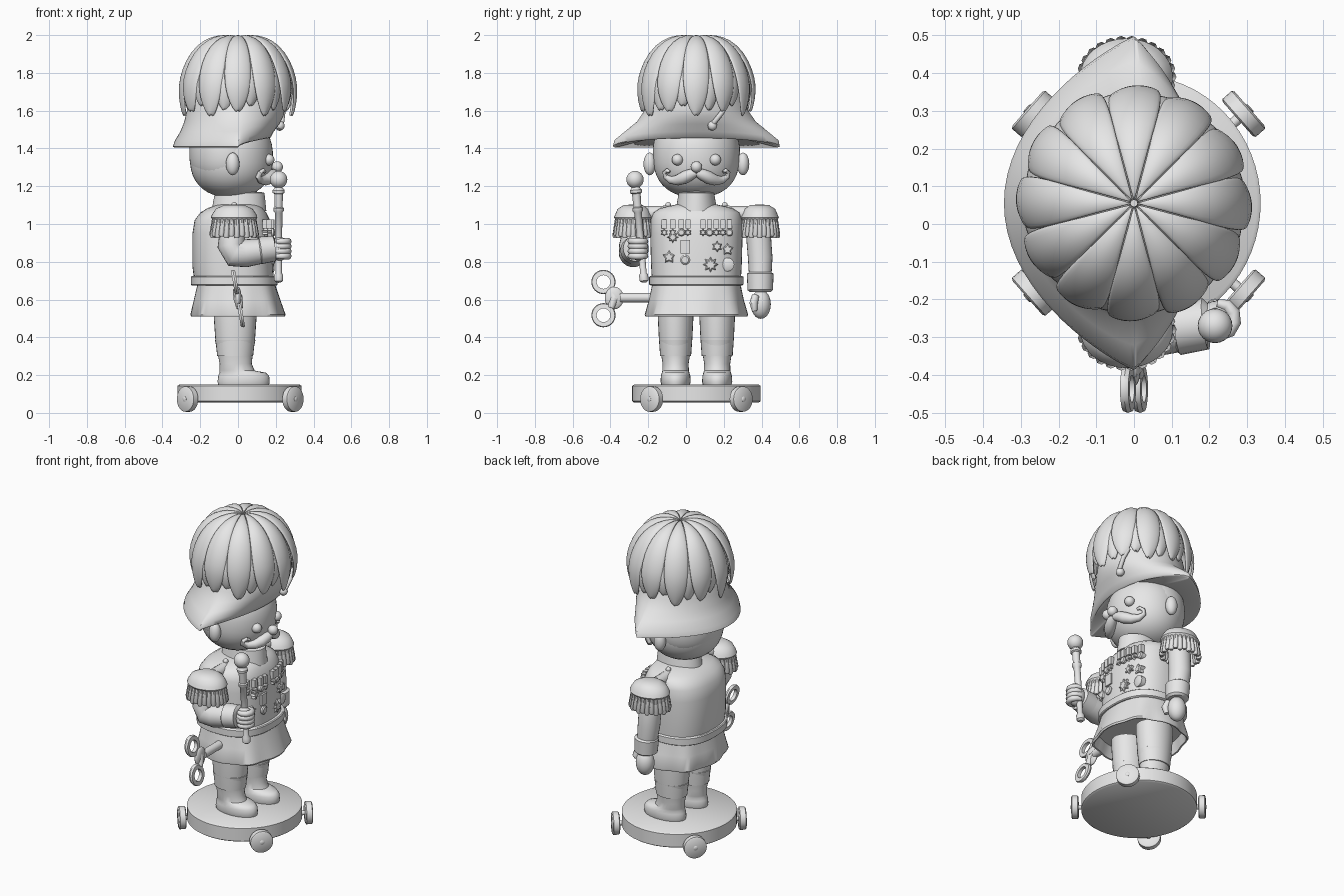
import bpy, bmesh, math
from mathutils import Vector

if "Cube" in bpy.data.objects:
    bpy.data.objects.remove(bpy.data.objects["Cube"])

CY = 0.055  # the figure's centre line in y; it faces +x
grey = bpy.data.materials.new("plain_grey")
grey.diffuse_color = (0.8, 0.8, 0.8, 1)
grey.use_nodes = True
grey.node_tree.nodes["Principled BSDF"].inputs["Base Color"].default_value = grey.diffuse_color


def finish(name, bm, angle=40):
    bmesh.ops.recalc_face_normals(bm, faces=bm.faces)
    me = bpy.data.meshes.new(name)
    bm.to_mesh(me)
    bm.free()
    me.shade_smooth()
    me.set_sharp_from_angle(angle=math.radians(angle))
    me.materials.append(grey)
    ob = bpy.data.objects.new(name, me)
    bpy.context.collection.objects.link(ob)
    return ob


def loft(name, rings, angle=40, caps=True):
    bm = bmesh.new()
    vs = [[bm.verts.new(p) for p in r] for r in rings]
    n = len(vs[0])
    for a, b in zip(vs, vs[1:]):
        for i in range(n):
            bm.faces.new((a[i], a[(i + 1) % n], b[(i + 1) % n], b[i]))
    if caps:
        bm.faces.new(vs[0])
        bm.faces.new(vs[-1])
    return finish(name, bm, angle)


def oval(name, rows, cy=CY, p=2.0, n=48, wave=None, angle=40):
    """Stack of rounded sections; rows are (z, centre x, radius x, radius y)."""
    rings = []
    for k, (z, cx, rx, ry) in enumerate(rows):
        ring = []
        for i in range(n):
            t = 2 * math.pi * i / n
            c, s = math.cos(t), math.sin(t)
            f = 1 + (wave[k] * math.cos(8 * t) if wave else 0)
            ring.append((cx + rx * f * math.copysign(abs(c) ** (2 / p), c),
                         cy + ry * f * math.copysign(abs(s) ** (2 / p), s), z))
        rings.append(ring)
    return loft(name, rings, angle)


def tube(name, path, radii, ref=(1, 0, 0), n=16):
    """Round sweep along a path, one radius per point."""
    pts = [Vector(p) for p in path]
    rings = []
    for i, p in enumerate(pts):
        t = (pts[min(i + 1, len(pts) - 1)] - pts[max(i - 1, 0)]).normalized()
        u = t.cross(Vector(ref)).normalized()
        v = t.cross(u)
        rings.append([p + radii[i] * (u * math.cos(a) + v * math.sin(a))
                      for a in (2 * math.pi * j / n for j in range(n))])
    return loft(name, rings)


def ball(name, c, r, seg=24):
    bm = bmesh.new()
    bmesh.ops.create_uvsphere(bm, u_segments=seg, v_segments=seg // 2, radius=1)
    r = (r, r, r) if isinstance(r, float) else r
    for v in bm.verts:
        v.co = Vector(c) + Vector([a * b for a, b in zip(v.co, r)])
    return finish(name, bm)


def box(name, c, d):
    bm = bmesh.new()
    bmesh.ops.create_cube(bm, size=1)
    for v in bm.verts:
        v.co = Vector(c) + Vector([a * b for a, b in zip(v.co, d)])
    return finish(name, bm)


def key_loop(name, c, r_in, r_out, h, tilt):
    """Flat washer standing in the y-z plane, leaning in x."""
    rows = []
    for i in range(33):
        a = 2 * math.pi * i / 32
        rows.append([(c[0] + x + tilt * q * math.sin(a), c[1] + q * math.cos(a), c[2] + q * math.sin(a))
                     for q, x in ((r_in, -h), (r_out - .004, -h), (r_out, 0), (r_out - .004, h), (r_in, h))])
    return loft(name, rows, 40, False)


# Wheeled base
oval("base_disc", [(.055, .008, .318, .33), (.062, .008, .328, .34), (.143, .008, .328, .34), (.15, .008, .318, .33)], n=64)
for sx in (-1, 1):
    for sy in (-1, 1):
        c = Vector((.012 + .279 * sx, CY + .237 * sy, .073))
        d = Vector((.75 * sx, .66 * sy, 0))
        tube("wheel", [c - d * .021, c - d * .016, c + d * .016, c + d * .021], [.06, .067, .067, .06], (0, 0, 1), 28)
        tube("wheel_hub", [c - d * .06, c + d * .022, c + d * .025], [.014, .014, .01], (0, 0, 1))

# Legs and boots
for s in (-1, 1):
    y = CY + .11 * s
    oval("leg", [(.3, -.015, .095, .082), (.4, -.015, .106, .089), (.5, -.015, .113, .094), (.56, -.015, .115, .094)], y, n=28)
    oval("boot", [(.15, .03, .135, .076), (.165, .03, .138, .08), (.195, .03, .135, .078), (.213, .025, .122, .073),
                  (.224, -.005, .093, .07), (.26, -.012, .085, .069), (.32, -.015, .094, .078), (.385, -.015, .107, .088),
                  (.39, -.015, .1, .08)], y, n=28)

# Coat: pleated open skirt, belt, torso, collar
oval("coat_skirt", [(.58, -.005, .215, .235), (.512, 0, .232, .254), (.51, 0, .24, .262), (.52, 0, .245, .266),
                    (.6, -.005, .225, .247), (.7, -.01, .2, .23)], p=2.5, n=64, wave=[.015, .03, .03, .03, .015, 0])
oval("belt", [(.675, -.02, .225, .243), (.68, -.02, .23, .25), (.72, -.02, .23, .25), (.725, -.02, .225, .243)], p=2.5)
oval("torso", [(.69, -.02, .21, .235), (.78, -.028, .214, .24), (.95, -.03, .211, .245), (1.02, -.03, .2, .242),
               (1.06, -.025, .175, .23), (1.085, -.015, .145, .19), (1.105, 0, .1, .1)], p=2.5)
oval("collar", [(1.07, .005, .145, .11), (1.14, .008, .135, .098), (1.165, .01, .13, .094), (1.17, .01, .11, .08)])
oval("neck", [(1.1, 0, .1, .08), (1.22, 0, .1, .08)])

# Epaulettes with fringe
for s in (-1, 1):
    c = (-.02, CY + .335 * s)
    oval("epaulette_cap", [(1.02, c[0], .113, .092), (1.035, c[0], .123, .102), (1.05, c[0], .118, .095),
                           (1.08, c[0], .098, .082), (1.1, c[0], .055, .05), (1.103, c[0], .01, .01)], c[1], n=32)
    tube("shoulder_strap", [(-.02, CY + .27 * s, 1.055), (-.02, CY + .2 * s, 1.06), (-.02, CY + .13 * s, 1.075)], [.04, .035, .025])
    ball("strap_button", (-.02, CY + .15 * s, 1.1), .016, 12)
    for i in range(26):
        a = 2 * math.pi * i / 26
        e = Vector((math.cos(a) * .112, math.sin(a) * .09, 0))
        b = Vector((c[0], c[1], 0))
        zl = .925 + .008 * (i % 2)
        tube("fringe_strand", [b + e * .93 + Vector((0, 0, 1.035)), b + e * 1.04 + Vector((0, 0, zl + .01)),
                               b + e * 1.04 + Vector((0, 0, zl))], [.012, .016, .01], n=8)

# Hanging arm
y = CY + .338
tube("straight_arm", [(-.02, y - .03, 1.05), (-.02, y - .01, .95), (-.015, y, .82), (0, y, .7)], [.06, .066, .065, .058], n=24)
tube("straight_cuff", [(0, y, .745), (0, y, .735), (.005, y, .65), (.005, y, .64)], [.06, .071, .067, .055], n=24)
ball("straight_hand", (.01, y + .003, .575), (.055, .053, .077))
tube("straight_thumb", [(.05, y - .025, .62), (.065, y - .035, .58), (.06, y - .03, .54)], [.02, .022, .014], (0, 1, 0), 12)

# Bent arm holding the baton
y = CY - .335
tube("bent_arm", [(-.02, y + .03, 1.05), (-.03, y + .01, .95), (-.035, y, .885), (-.015, y, .845), (.04, y, .845), (.15, y + .01, .86)],
     [.06, .068, .074, .076, .074, .064], (0, 1, 0), 24)
tube("bent_cuff", [(.11, y + .005, .86), (.115, y + .005, .86), (.19, y + .015, .87), (.195, y + .015, .87)],
     [.06, .073, .068, .055], (0, 1, 0), 24)
ball("gripping_hand", (.222, -.253, .868), (.055, .05, .062))
for i in range(4):
    z = .83 + .026 * i
    arc = [math.radians(-120 + 36 * j) for j in range(7)]
    tube("finger", [(.225 + .042 * math.cos(a), -.252 + .042 * math.sin(a), z) for a in arc],
         [.012, .016, .018, .018, .018, .016, .011], (0, 0, 1), 10)


def on_baton(z):
    return (.215, -.27 + (1.235 - z) * .09, z)


prof = [(.69, .012), (.7, .024), (.73, .024), (.74, .017), (1.06, .02), (1.07, .028), (1.085, .028), (1.09, .021),
        (1.16, .023), (1.165, .032), (1.18, .032), (1.19, .022), (1.21, .02)]
tube("baton", [on_baton(z) for z, r in prof], [r for z, r in prof])
ball("baton_knob", on_baton(1.235), .046)

# Winding key
tube("key_shaft", [(0, -.15, .61), (0, -.35, .61)], [.025, .025], (0, 0, 1))
ball("key_hub", (0, -.38, .608), (.018, .05, .06))
for s in (-1, 1):
    key_loop("key_loop", (-.016 * s, -.437, .605 + .088 * s), .036, .064, .011, -.17)
    tube("key_web", [(0, -.38, .605), (-.01 * s, -.398, .605 + .05 * s)], [.024, .018])

# Head, hair and face
rows, hair = [], []
for i in range(21):
    f = math.cos(math.pi * (1 - (i + .3) / 20.6))
    k = (1 - abs(f) ** 2.4) ** (1 / 2.25)
    rows.append((1.355 + .215 * f, -.035, .22 * k, .228 * k))
    hair.append((1.375 + .2 * f, -.055, .203 * k, .231 * k))
oval("head", rows)
oval("hair", hair)


def face_x(dy, z):
    return -.035 + .22 * math.sqrt(max(0, 1 - (dy / .23) ** 2 - abs((z - 1.355) / .215) ** 2.4))


for s in (-1, 1):
    ball("ear", (-.028, CY + .247 * s, 1.318), (.036, .033, .06))
    ball("eye", (face_x(.1, 1.34), CY + .1 * s, 1.34), .03)
    m = [(.0, 1.272, .02), (.03, 1.262, .03), (.065, 1.245, .034), (.1, 1.232, .028), (.135, 1.232, .02),
         (.163, 1.25, .014), (.168, 1.272, .012), (.155, 1.284, .011), (.142, 1.275, .008)]
    tube("moustache", [(face_x(d, z) + .018, CY + d * s, z) for d, z, r in m], [r for d, z, r in m])
ball("nose", (.208, CY, 1.302), .03)

# Cocked hat: lemon-shaped sections (z, half length, back depth, front depth, pointedness, front lift)
rings = []
for z, h, xb, xf, k, lift in [(1.46, .21, .2, .15, 0, .02), (1.405, .43, .335, .165, 1, .05), (1.41, .442, .345, .175, 1, .05),
                              (1.44, .435, .335, .19, .95, .05), (1.49, .375, .305, .22, .8, .04), (1.54, .315, .285, .24, .5, .03),
                              (1.6, .275, .27, .25, .25, .01), (1.69, .25, .25, .24, .1, 0), (1.82, .2, .2, .2, 0, 0)]:
    ringp = []
    for i in range(72):
        t = 2 * math.pi * i / 72
        c, s = math.cos(t), math.sin(t)
        w = (1 - k) * abs(s) + k * abs(s) ** 1.75
        ringp.append((w * (xf if s > 0 else -xb), CY + h * c, z + max(s, 0) * lift))
    rings.append(ringp)
loft("cocked_hat", rings, 50)
tube("hat_loop", [(.215, .13, 1.5), (.232, .15, 1.54), (.238, .19, 1.59), (.225, .22, 1.64)], [.013] * 4)
ball("hat_button", (.222, .14, 1.52), .025)

# Plume: long outer feathers over shorter inner ones; rows are (radius, z, half angle)
feather = [(.005, 1.99, .27), (.06, 2.004, .27), (.14, 1.996, .275), (.22, 1.95, .28), (.28, 1.865, .275), (.311, 1.77, .25),
           (.315, 1.7, .215), (.309, 1.64, .16), (.3, 1.6, .1), (.293, 1.575, .03)]
for layer in (0, 1):
    for f in range(12):
        bm = bmesh.new()
        mid = 2 * math.pi * (f + .5 * layer) / 12
        rows = []
        for r, z, a in feather:
            rows.append([])
            for v in (-1, -.7, -.35, 0, .35, .7, 1):
                q = r * (1 - .06 * layer) - (r / .3) * (.012 * v * v + .006 * v)
                t = mid + a * v * (1 - .15 * layer)
                short = max(0, 1.8 - z) * .2 * (layer + .5 * (f % 2))
                rows[-1].append(bm.verts.new((q * math.cos(t), CY + q * math.sin(t),
                                              z - .015 * layer - .01 * v * v * min(1, r / .1) + short)))
        for p, q in zip(rows, rows[1:]):
            for j in range(6):
                bm.faces.new((p[j], p[j + 1], q[j + 1], q[j]))
        ob = finish("feather", bm, 70)
        ob.modifiers.new("thickness", "SOLIDIFY").thickness = .012
        sub = ob.modifiers.new("smooth", "SUBSURF")
        sub.levels = sub.render_levels = 1


# Medals on the chest
def chest_x(dy):
    return -.03 + .212 * (1 - abs(dy / .245) ** 2.5) ** .4


def badge(name, dy, z, r, points=0):
    n = points * 2 or 16
    x = chest_x(dy)
    rows = [[(x + h, CY + dy + q * math.sin(2 * math.pi * i / n), z + q * math.cos(2 * math.pi * i / n))
             for i in range(n) for q in [r * k * (.6 if points and i % 2 else 1)]] for h, k in ((-.02, 1), (.01, 1), (.016, .7))]
    loft(name, rows, 30)


for d in (-.17, -.125, -.08, -.045, .035, .07, .105, .14, .175):
    box("ribbon", (chest_x(d), CY + d, 1.0), (.024, .027, .05))
    badge("medal", d, .955, .02, 0 if d in (-.08, .07, .175) else 6)
box("long_ribbon", (chest_x(-.06), CY - .06, .88), (.024, .05, .07))
badge("hanging_medal", -.06, .81, .026)
for d, z, r, n in [(-.145, .825, .036, 5), (.075, .785, .042, 8), (.165, .865, .034, 5), (.11, .88, .03, 6),
                   (-.125, .93, .03, 8), (.165, .785, .036, 0)]:
    badge("chest_star", d, z, r, n)
